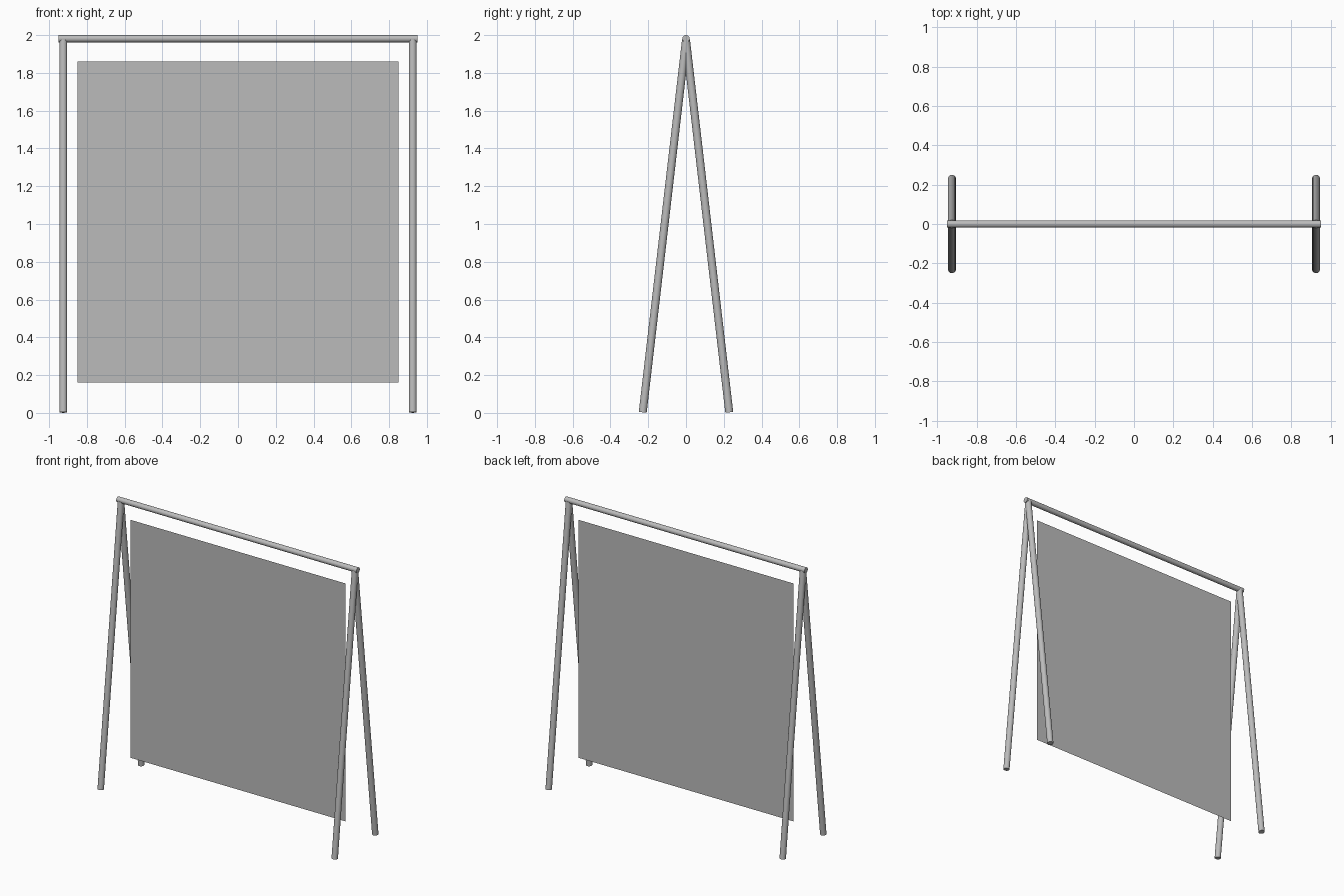
import bpy
from mathutils import Vector

if "Cube" in bpy.data.objects:
    bpy.data.objects.remove(bpy.data.objects["Cube"])

grey = bpy.data.materials.new("mid grey")
grey.diffuse_color = (0.5, 0.5, 0.5, 1)
grey.use_nodes = True
grey.node_tree.nodes["Principled BSDF"].inputs["Base Color"].default_value = grey.diffuse_color


def tube(name, start, end, radius):
    """Capped round tube between two points."""
    a, b = Vector(start), Vector(end)
    axis = b - a
    bpy.ops.mesh.primitive_cylinder_add(
        vertices=24, radius=radius, depth=axis.length, location=(a + b) / 2,
        rotation=axis.to_track_quat('Z', 'Y').to_euler())
    obj = bpy.context.object
    obj.name = name
    obj.data.materials.append(grey)
    bpy.ops.object.shade_smooth_by_angle()


# Top rail
tube("top_rail", (-0.95, 0, 1.981), (0.95, 0, 1.981), 0.019)

# Two A-shaped pairs of splayed legs
for x, side in ((-0.925, "left"), (0.925, "right")):
    for y, end in ((-0.229, "front"), (0.229, "back")):
        tube(f"{end}_{side}_leg", (x, 0, 1.975), (x, y, 0.003), 0.021)

# Thin hanging panel
bpy.ops.mesh.primitive_plane_add(size=1.7, location=(0, 0, 1.01),
                                 rotation=(1.5707963, 0, 0))
panel = bpy.context.object
panel.name = "hanging_panel"
panel.data.materials.append(grey)
